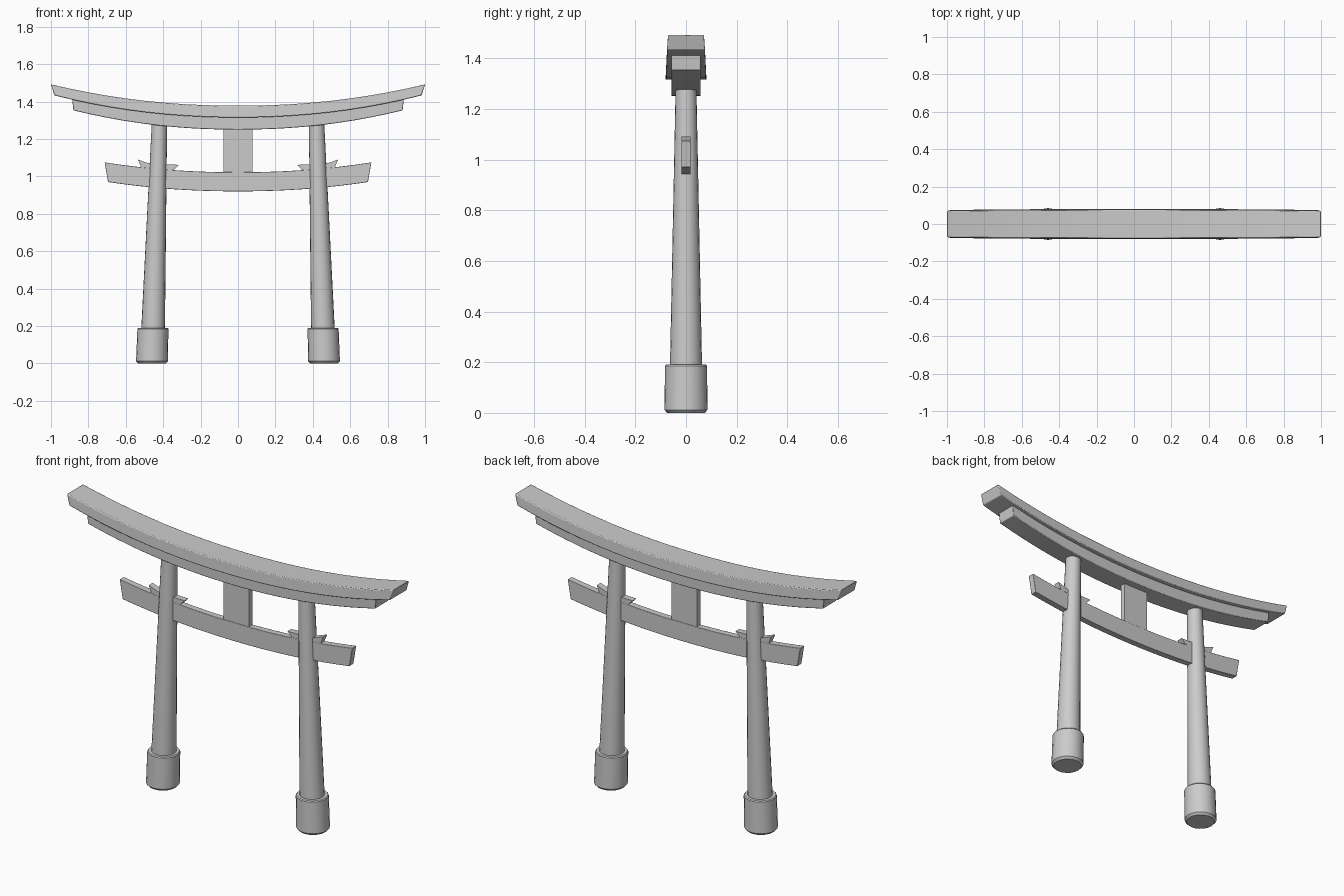
import bpy, bmesh
from math import cos, sin, tau, radians

if "Cube" in bpy.data.objects:
    bpy.data.objects.remove(bpy.data.objects["Cube"])


def finish(name, bm, bevel=0.0):
    bmesh.ops.recalc_face_normals(bm, faces=bm.faces)
    me = bpy.data.meshes.new(name)
    bm.to_mesh(me)
    bm.free()
    ob = bpy.data.objects.new(name, me)
    bpy.context.collection.objects.link(ob)
    bpy.ops.object.select_all(action='DESELECT')
    ob.select_set(True)
    bpy.context.view_layer.objects.active = ob
    bpy.ops.object.shade_smooth_by_angle(angle=radians(35))
    if bevel:
        m = ob.modifiers.new("soft_edges", 'BEVEL')
        m.width = bevel
        m.segments = 2
        m.limit_method = 'ANGLE'
        m.angle_limit = radians(50)
    return ob


def loft(name, rings, bevel=0.0):
    """Skin a list of equal-length closed rings and cap both ends."""
    bm = bmesh.new()
    vs = [[bm.verts.new(p) for p in r] for r in rings]
    n = len(vs[0])
    for a, b in zip(vs, vs[1:]):
        for i in range(n):
            j = (i + 1) % n
            bm.faces.new((a[i], a[j], b[j], b[i]))
    bm.faces.new(vs[0])
    bm.faces.new(vs[-1])
    return finish(name, bm, bevel)


def beam(name, top, bottom, bevel, segs=20):
    """Upswept beam; top/bottom = (half length, mid z, end z, mid half y, end half y)."""
    rings = []
    for k in range(segs + 1):
        t = 2 * k / segs - 1
        ring = []
        for (length, z0, z1, y0, y1), sides in ((top, (-1, 1)), (bottom, (1, -1))):
            s = abs(t) ** 2.1
            for side in sides:
                ring.append((t * length, side * (y0 + (y1 - y0) * s), z0 + (z1 - z0) * s))
        rings.append(ring)
    return loft(name, rings, bevel)


def column(name, sections, sides=20):
    """Leaning round post; sections = (centre x, z, radius)."""
    return loft(name, [[(cx + r * cos(tau * i / sides), r * sin(tau * i / sides), z)
                        for i in range(sides)] for cx, z, r in sections])


def plate(name, outline, half_y):
    return loft(name, [[(x, y, z) for x, z in outline] for y in (-half_y, half_y)])


# Curved beams
beam("top_lintel", (1.0, 1.378, 1.492, 0.076, 0.071), (0.982, 1.315, 1.433, 0.081, 0.075), 0.004)
beam("under_lintel", (0.888, 1.335, 1.425, 0.057, 0.057), (0.88, 1.25, 1.353, 0.057, 0.057), 0.003)
beam("tie_beam", (0.713, 1.022, 1.075, 0.018, 0.018), (0.695, 0.92, 0.97, 0.018, 0.018), 0.002)

# Centre strut
plate("centre_strut", [(-0.078, 1.0), (0.078, 1.0), (0.078, 1.27), (-0.078, 1.27)], 0.016)

# Posts, footings and wedges on both sides
for s, side in ((-1, "left"), (1, "right")):
    column(side + "_post", [(s * 0.455, 0.15, 0.064), (s * 0.42, 1.285, 0.041)])
    column(side + "_footing", [(s * 0.46, 0.0, 0.074), (s * 0.46, 0.012, 0.085),
                               (s * 0.455, 0.185, 0.083), (s * 0.455, 0.19, 0.079)])
    plate(side + "_wedge", [(s * x, z) for x, z in
                            ((0.535, 1.09), (0.465, 1.065), (0.315, 1.062),
                             (0.355, 1.022), (0.51, 1.03))], 0.017)
